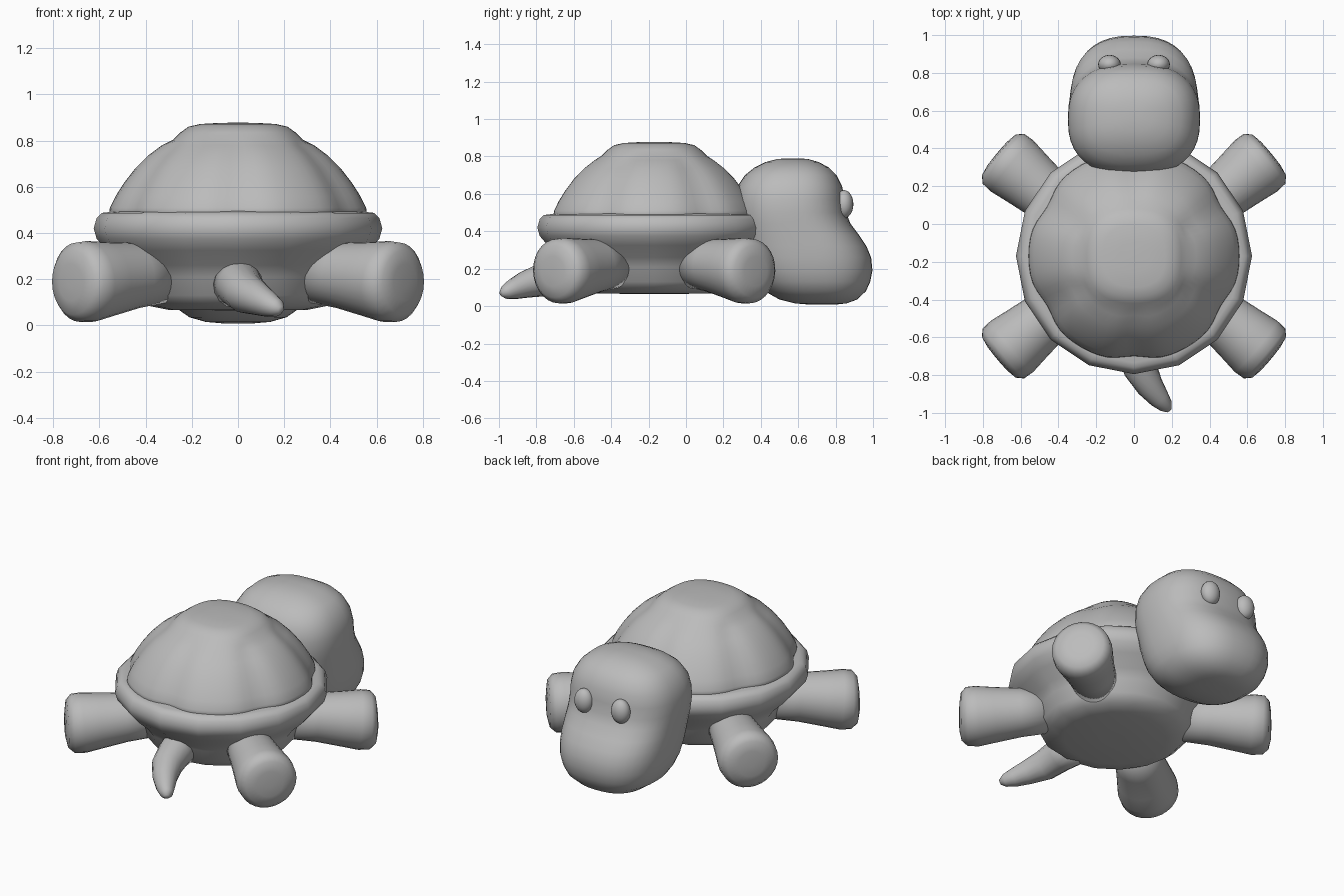
import bpy, bmesh
from math import sin, cos, pi, copysign
from mathutils import Vector

if "Cube" in bpy.data.objects:
    bpy.data.objects.remove(bpy.data.objects["Cube"])

grey = bpy.data.materials.new("plain grey")
grey.diffuse_color = (0.5, 0.5, 0.5, 1)
grey.use_nodes = True
grey.node_tree.nodes["Principled BSDF"].inputs["Base Color"].default_value = grey.diffuse_color
CY = -0.17          # centre of the shell in y


def loft(name, rings, subdiv=0):
    """Skin a list of closed rings, cap both ends, shade smooth."""
    bm = bmesh.new()
    vr = [[bm.verts.new(p) for p in ring] for ring in rings]
    n = len(vr[0])
    for a, b in zip(vr, vr[1:]):
        for i in range(n):
            j = (i + 1) % n
            bm.faces.new((a[i], a[j], b[j], b[i]))
    bm.faces.new(vr[0])
    bm.faces.new(vr[-1])
    bmesh.ops.recalc_face_normals(bm, faces=bm.faces)
    for f in bm.faces:
        f.smooth = True
    me = bpy.data.meshes.new(name)
    bm.to_mesh(me)
    bm.free()
    ob = bpy.data.objects.new(name, me)
    bpy.context.collection.objects.link(ob)
    me.materials.append(grey)
    if subdiv:
        ob.modifiers.new("subdivision", 'SUBSURF').levels = subdiv
        ob.modifiers["subdivision"].render_levels = subdiv
    return ob


def tube(name, path, n=20, subdiv=0):
    """Round tube along (x, y, z, radius) stations."""
    pts = [Vector(p[:3]) for p in path]
    rings = []
    for i, p in enumerate(pts):
        d = (pts[min(i + 1, len(pts) - 1)] - pts[max(i - 1, 0)]).normalized()
        side = d.cross(Vector((0, 0, 1))).normalized()
        up = side.cross(d)
        r = path[i][3]
        rings.append([p + side * r * cos(2 * pi * k / n) + up * r * sin(2 * pi * k / n)
                      for k in range(n)])
    return loft(name, rings, subdiv)


# Belly and shell rim: turned profile with sixteen sides
profile = [(0.05, .065), (0.30, .067), (0.39, .085), (0.44, .13), (0.465, .21),
           (0.50, .26), (0.57, .325), (0.612, .375), (0.625, .42), (0.612, .465),
           (0.59, .487), (0.565, .49), (0.50, .50), (0.05, .50)]
loft("belly_and_rim", [[(r * cos(k * pi / 8), CY + r * sin(k * pi / 8), z)
                        for k in range(16)] for r, z in profile])

# Dome of the shell: six swollen side plates and a squarish raised top plate
dome = [(0.562, .46), (0.555, .51), (0.53, .56), (0.495, .615), (0.445, .68), (0.39, .735),
        (0.33, .78), (0.28, .805), (0.25, .835), (0.215, .86), (0.165, .872), (0.08, .877),
        (0.01, .878)]
rings = []
for r, z in dome:
    ring = []
    for k in range(72):
        a = k * 2 * pi / 72
        groove = abs(sin(3 * a)) ** 6 if z < .79 else 0
        square = 1 + .07 * sin(2 * a) ** 2 if z > .79 else 1
        s = r * (1 - .05 * groove) * square
        ring.append((s * cos(a), CY + s * sin(a), z))
    rings.append(ring)
loft("shell_dome", rings)

# Four stubby legs, flaring slightly to blunt rounded ends
leg = [(0.36, .225, .125), (0.55, .215, .143), (0.70, .20, .162), (0.80, .19, .176),
       (0.86, .187, .172), (0.892, .186, .14), (0.903, .186, .08), (0.905, .186, .02)]
for sx, side in ((1, "right"), (-1, "left")):
    for sy, end in ((1, "front"), (-1, "back")):
        tube(f"{end}_{side}_leg",
             [(sx * (.77 * d + .029), CY + sy * (.64 * d - .035), z, r) for d, z, r in leg],
             28)

# Head: stacked rounded sections (height, back, front, half width)
head = [(.008, .66, .80, .06), (.015, .58, .86, .14), (.035, .50, .915, .21),
        (.08, .42, .962, .275), (.13, .37, .985, .305), (.19, .33, .997, .325),
        (.26, .30, .990, .335), (.32, .285, .965, .34), (.38, .275, .925, .343),
        (.44, .265, .88, .347), (.50, .26, .855, .35), (.57, .26, .848, .348),
        (.64, .275, .835, .332), (.70, .315, .805, .295), (.74, .365, .765, .25),
        (.77, .425, .71, .18), (.787, .49, .65, .10), (.79, .55, .59, .03)]
rings = []
for z, back, front, w in head:
    ring = []
    for k in range(40):
        c, s = cos(k * pi / 20), sin(k * pi / 20)
        e = 2 / 2.5
        ring.append((w * copysign(abs(c) ** e, c),
                     (back + front) / 2 + (front - back) / 2 * copysign(abs(s) ** e, s), z))
    rings.append(ring)
loft("head", rings)

# Eyes: small oval bumps on the face
for sx, side in ((1, "right"), (-1, "left")):
    bpy.ops.mesh.primitive_uv_sphere_add(segments=20, ring_count=12, radius=1,
                                         location=(sx * .13, .845, .545))
    eye = bpy.context.object
    eye.name = f"{side}_eye"
    eye.scale = (.06, .05, .075)
    eye.data.materials.append(grey)
    bpy.ops.object.shade_smooth()

# Tail: tapering, curled to one side
tube("tail", [(-.01, -.52, .19, .115), (.01, -.66, .17, .10), (.035, -.77, .14, .09),
              (.085, -.86, .115, .072), (.135, -.925, .09, .055), (.17, -.965, .075, .038),
              (.186, -.988, .068, .015)], 16)
